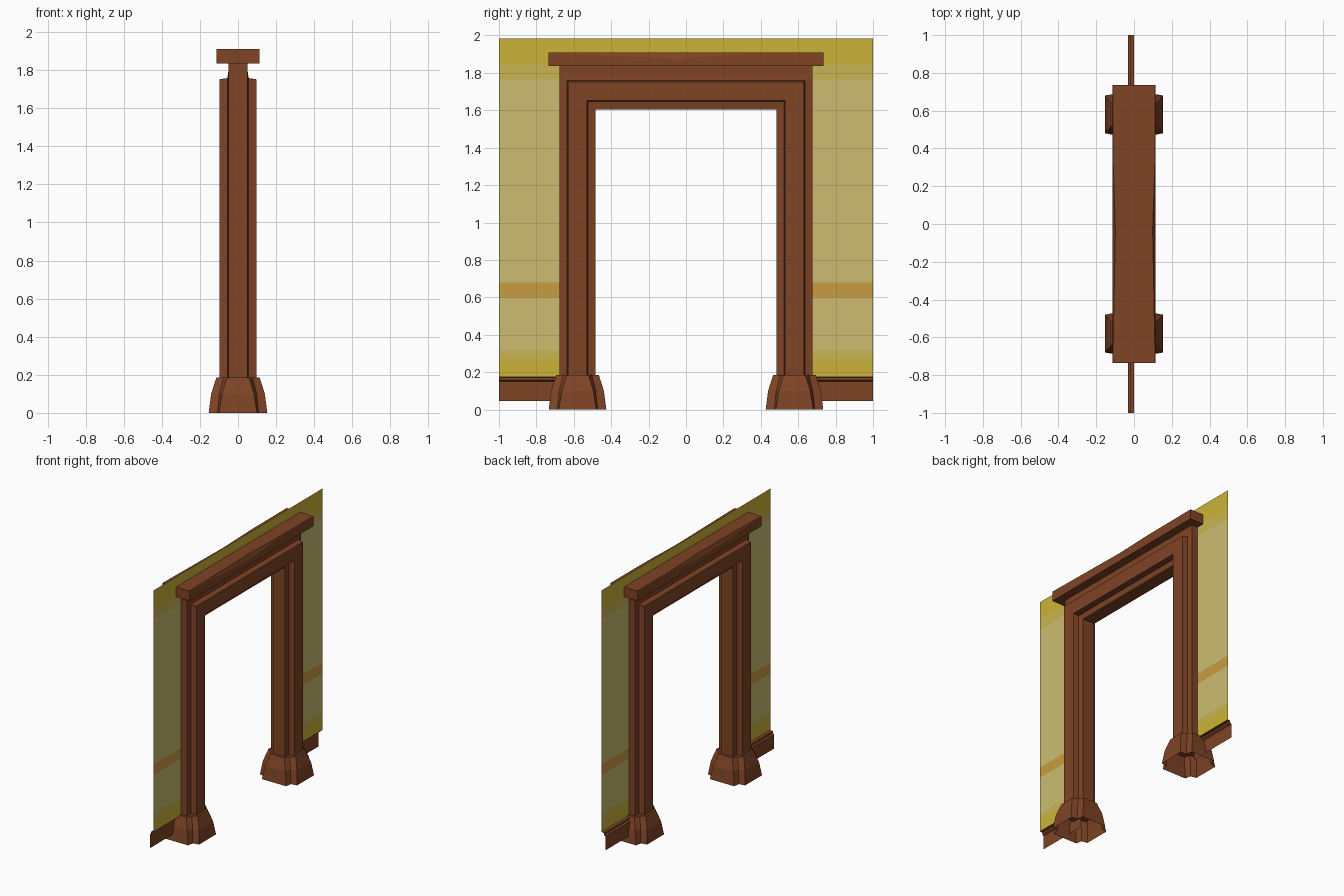
import bpy

if "Cube" in bpy.data.objects:
    bpy.data.objects.remove(bpy.data.objects["Cube"])


def material(name, rgb):
    lin = [((c / 255 + 0.055) / 1.055) ** 2.4 for c in rgb]
    m = bpy.data.materials.new(name)
    m.diffuse_color = (*lin, 1)
    m.use_nodes = True
    m.node_tree.nodes["Principled BSDF"].inputs["Base Color"].default_value = m.diffuse_color
    return m


WOOD = material("brown wood", (126, 67, 37))
YELLOW = material("strong yellow", (203, 179, 56))
MID = material("mid yellow", (201, 181, 82))
KHAKI = material("pale khaki", (204, 188, 112))
ORANGE = material("orange stripe", (201, 156, 65))


def build(name, verts, faces, mats, idx=None):
    me = bpy.data.meshes.new(name)
    me.from_pydata(verts, [], faces)
    for m in mats:
        me.materials.append(m)
    if idx:
        for p, i in zip(me.polygons, idx):
            p.material_index = i
    me.update()
    ob = bpy.data.objects.new(name, me)
    bpy.context.collection.objects.link(ob)
    return ob


def loft(name, rings, cap_start=True, cap_end=True):
    """Join equal closed rings of points into a skin."""
    n = len(rings[0])
    verts = [p for r in rings for p in r]
    faces = []
    for k in range(len(rings) - 1):
        for i in range(n):
            j = (i + 1) % n
            faces.append((k*n + i, k*n + j, (k+1)*n + j, (k+1)*n + i))
    if cap_start:
        faces.append(tuple(reversed(range(n))))
    if cap_end:
        faces.append(tuple(range((len(rings)-1)*n, len(rings)*n)))
    ob = build(name, verts, faces, [WOOD])
    # consistent outward normals
    import bmesh
    bm = bmesh.new()
    bm.from_mesh(ob.data)
    bmesh.ops.recalc_face_normals(bm, faces=bm.faces)
    bm.to_mesh(ob.data)
    bm.free()
    return ob


def cross(a, b, n):
    """Cross-shaped outline: arm reach a, arm half width b, notch n."""
    q = [(a, b), (n, n), (b, a)]
    out = []
    for _ in range(4):
        out += q
        q = [(-y, x) for x, y in q]
    return out


# Door frame: cross profile swept up, over and down with mitred corners
prof = cross(0.097, 0.05, 0.056)
CY, CZ = 0.58, 1.702
loft("door_frame", [
    [(x, -(CY + t), 0.12) for x, t in prof],
    [(x, -(CY + t), CZ + t) for x, t in prof],
    [(x, CY + t, CZ + t) for x, t in prof],
    [(x, CY + t, 0.12) for x, t in prof]])

# Neck between frame and lintel
loft("lintel_neck", [[(sx*0.05, y, z) for sx, z in
                      ((-1, 1.775), (1, 1.775), (1, 1.845), (-1, 1.845))]
                     for y in (-0.675, 0.675)])

# Lintel with hand-hewn, uneven top edges
rings = []
for y, c in ((-0.735, 0.003), (-0.03, 0.036), (0.3, 0.008), (0.735, 0.003)):
    half = [(0.113, 1.836), (0.113, 1.91 - c), (0.113 - 0.4*c, 1.91)]
    rings.append([(x, y, z) for x, z in half] +
                 [(-x, y, z) for x, z in reversed(half)])
loft("lintel", rings)

# Flared plinths, open underneath
for s, side in ((-1, "left"), (1, "right")):
    loft("plinth_" + side, [
        [(x, s*CY + y, z) for x, y in cross(a, b, n)]
        for z, a, b, n in ((0, 0.154, 0.1, 0.108), (0.1, 0.141, 0.084, 0.098),
                           (0.185, 0.114, 0.058, 0.077))], cap_start=False)

# Thin wall sheet, coloured in horizontal bands
bands = [(0.175, 0.27, 0), (0.27, 0.315, 1), (0.315, 0.6, 2), (0.6, 0.68, 3),
         (0.68, 1.765, 2), (1.765, 1.845, 1), (1.845, 1.985, 0)]
verts, faces, idx = [], [], []
for z0, z1, m in bands:
    spans = [(-1, -0.6), (0.6, 1)]
    if z0 > 1.7:
        spans.append((-0.6, 0.6))
    for y0, y1 in spans:
        k = len(verts)
        verts += [(0, y0, z0), (0, y1, z0), (0, y1, z1), (0, y0, z1)]
        faces.append((k, k+1, k+2, k+3))
        idx.append(m)
build("wall", verts, faces, [YELLOW, MID, KHAKI, ORANGE], idx)

# Skirting boards: moulded strip under the wall sheet
strip = [(0, 0.175), (-0.02, 0.172), (-0.02, 0.158), (-0.031, 0.15), (-0.031, 0.045)]
for s, side in ((-1, "left"), (1, "right")):
    verts = [(x, s*y, z) for y in (0.6, 1) for x, z in strip]
    n = len(strip)
    faces = [(i, i+1, n+i+1, n+i) for i in range(n-1)]
    if s < 0:
        faces = [f[::-1] for f in faces]
    build("skirting_" + side, verts, faces, [WOOD])
